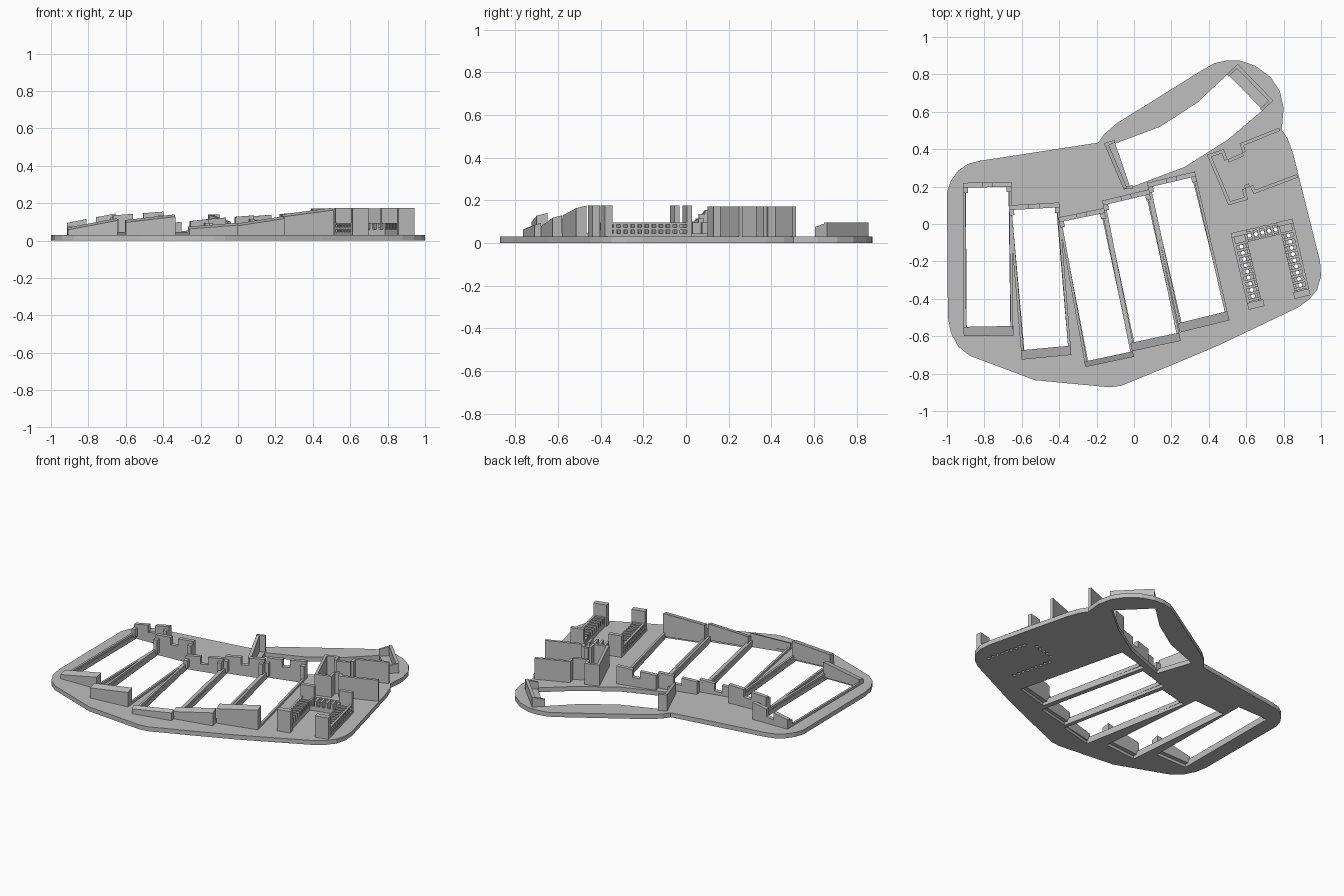
import bpy, bmesh, math
from mathutils import Vector, Matrix

if "Cube" in bpy.data.objects:
    bpy.data.objects.remove(bpy.data.objects["Cube"])

GREY = (0.52, 0.52, 0.52, 1)
mat = bpy.data.materials.new("light grey plastic")
mat.use_nodes = True
mat.diffuse_color = GREY
mat.node_tree.nodes["Principled BSDF"].inputs["Base Color"].default_value = GREY
PLATE = 0.03


def finish(bm, name):
    bmesh.ops.recalc_face_normals(bm, faces=bm.faces)
    mesh = bpy.data.meshes.new(name)
    bm.to_mesh(mesh)
    bm.free()
    mesh.materials.append(mat)
    obj = bpy.data.objects.new(name, mesh)
    bpy.context.collection.objects.link(obj)
    return obj


def wall(bm, a, b, ha, hb, t=0.02, drop=0.0, z0=0.02):
    """Straight wall from a to b, thickened to the left; drop lowers its right edge."""
    a, b = Vector(a), Vector(b)
    d = (b - a).normalized()
    n = Vector((-d.y, d.x)) * t
    foot = (a, b, b + n, a + n)
    low = [bm.verts.new((*p, z0)) for p in foot]
    high = [bm.verts.new((*p, h)) for p, h in zip(foot, (ha - drop, hb - drop, hb, ha))]
    bm.faces.new(low)
    bm.faces.new(high)
    for i in range(4):
        j = (i + 1) % 4
        bm.faces.new((low[i], low[j], high[j], high[i]))


def block(bm, frame, u0, u1, v0, v1, z0, z1):
    """Box given in the turned frame of the board holder."""
    m = frame @ Matrix.Translation(((u0 + u1) / 2, (v0 + v1) / 2, (z0 + z1) / 2))
    m = m @ Matrix.Diagonal((u1 - u0, v1 - v0, z1 - z0, 1))
    bmesh.ops.create_cube(bm, size=1, matrix=m)


# Key columns: back left, front left, front right, back right,
# then front wall heights, back wall heights and front wall thickness
columns = [
    ((-.915, .22), (-.91, -.60), (-.645, -.595), (-.655, .225), (.07, .12), (.095, .145), .05),
    ((-.67, .10), (-.60, -.725), (-.335, -.70), (-.40, .115), (.11, .14), (.135, .155), .05),
    ((-.405, .035), (-.26, -.765), (0, -.71), (-.16, .085), (.075, .095), (.09, .115), .03),
    ((-.17, .125), (-.01, -.68), (.25, -.625), (.08, .185), (.09, .13), (.115, .135), .045),
    ((.07, .22), (.245, -.58), (.51, -.515), (.325, .28), (.14, .175), (.13, .15), .05),
]

# Holder frame for the controller board
board = Matrix.Translation((.73, -.215, 0)) @ Matrix.Rotation(math.radians(13.3), 4, 'Z')
U, V = .17, .21
pins = [-.145 + .034 * i for i in range(9)]
top_pins = [-.075 + .036 * i for i in range(5)]

# Base plate with its openings
outline = [(-1, .17), (-.98, .23), (-.94, .285), (-.89, .32), (-.83, .337), (-.19, .435),
           (-.16, .48), (-.09, .54), (.36, .82), (.43, .86), (.5, .875), (.57, .873),
           (.65, .845), (.73, .785), (.78, .71), (.8, .62), (.79, .505), (.82, .46),
           (.85, .38), (.995, -.2), (1, -.28), (.98, -.35), (.94, -.4), (.88, -.445),
           (.45, -.65), (.2, -.755), (-.02, -.845), (-.07, -.865), (-.13, -.873),
           (-.53, -.835), (-.877, -.705), (-.94, -.655), (-.98, -.58), (-.995, -.5)]
thumb_hole = [(-.1, .43), (.14, .52), (.34, .65), (.5, .8), (.69, .61), (.5, .45),
              (.27, .305), (.085, .235), (-.02, .195)]


def slot(bl, fl, fr, br):
    """Column opening, drawn in by the width of the rails."""
    r = Vector((.016, 0))
    f = Vector((0, .024))
    return [Vector(bl) + r - f, Vector(fl) + r + f, Vector(fr) - r + f, Vector(br) - r - f]


def circle(u, v, r=.011):
    c = board @ Vector((u, v, 0))
    return [(c.x + r * math.cos(k * math.pi / 4), c.y + r * math.sin(k * math.pi / 4))
            for k in range(8)]


loops = [outline, thumb_hole] + [slot(*c[:4]) for c in columns]
loops += [circle(s * (U - .04), v) for s in (-1, 1) for v in pins]
loops += [circle(u, V - .035) for u in top_pins]
bm = bmesh.new()
for pts in loops:
    ring = [bm.verts.new((p[0], p[1], 0)) for p in pts]
    for a, b in zip(ring, ring[1:] + ring[:1]):
        bm.edges.new((a, b))
bmesh.ops.triangle_fill(bm, use_beauty=True, edges=bm.edges[:], normal=(0, 0, 1))
raised = bmesh.ops.extrude_face_region(bm, geom=bm.faces[:], use_keep_orig=True)["geom"]
bmesh.ops.translate(bm, vec=(0, 0, PLATE),
                    verts=[g for g in raised if isinstance(g, bmesh.types.BMVert)])
finish(bm, "base_plate")

# Rails, front walls and notched back walls of each key column
for i, (bl, fl, fr, br, hf, hb, thick) in enumerate(columns, 1):
    bm = bmesh.new()
    wall(bm, bl, fl, .045, .045, .014)
    wall(bm, fr, br, .045, .045, .014)
    finish(bm, f"column_rails_{i}")

    bm = bmesh.new()
    wall(bm, fl, fr, *hf, thick, .012)
    finish(bm, f"column_front_wall_{i}")

    bm = bmesh.new()
    a, b = Vector(br), Vector(bl)
    height = lambda t: hb[1] + (hb[0] - hb[1]) * t
    for t0, t1, cut in ((0, .4, 0), (.4, .6, .05), (.6, 1, 0)):
        wall(bm, a.lerp(b, t0), a.lerp(b, t1), height(t0) - cut, height(t1) - cut, .026)
    side = (Vector(fl) - b).normalized() * .055
    wall(bm, b, b + side, hb[0] - .02, hb[0] - .02, .026)
    wall(bm, a + side, a, hb[1] - .02, hb[1] - .02, .026)
    finish(bm, f"column_back_wall_{i}")

# End supports of the thumb cluster
bm = bmesh.new()
wall(bm, (-.16, .43), (-.055, .185), .14, .10, .02)
wall(bm, (-.055, .185), (-.005, .19), .07, .07, .016)
wall(bm, (-.105, .45), (-.16, .43), .14, .14, .016)
finish(bm, "thumb_inner_support")
bm = bmesh.new()
wall(bm, (.745, .66), (.555, .855), .095, .095, .02)
wall(bm, (.685, .605), (.745, .66), .075, .095, .016)
wall(bm, (.555, .855), (.495, .80), .095, .075, .016)
wall(bm, (.73, .645), (.54, .84), PLATE, PLATE, .055, 0, .005)
finish(bm, "thumb_outer_support")

# Stepped walls of the connector bay, open towards the plate edge
bay = [(.775, .515), (.565, .43), (.58, .38), (.50, .345), (.48, .40), (.39, .37),
       (.505, .10), (.61, .13), (.595, .19), (.62, .2), (.64, .16), (.877, .249)]
bm = bmesh.new()
for a, b in zip(bay, bay[1:]):
    wall(bm, a, b, .172, .172, .018)
finish(bm, "connector_bay_wall")

# Toothed pin rows of the board holder, with slotted side walls
bars = ((.02, .045), (.06, .072), (.087, .095))
bm = bmesh.new()
for s in (-1, 1):
    def row(w0, w1, *rest):
        u = sorted((s * (U - w0), s * (U - w1)))
        block(bm, board, *u, *rest)
    for z in bars:
        row(0, .014, -V + .03, V - .02, *z)
    row(.064, .078, -V + .03, V - .06, .02, .06)
    for v in [pins[0] - .017] + [p + .017 for p in pins]:
        row(0, .078, v - .007, v + .007, .02, .095)
block(bm, board, -U + .08, U - .08, V - .066, V - .054, .02, .06)
for z in bars:
    block(bm, board, -U + .08, U - .08, V - .014, V - .002, *z)
for u in [top_pins[0] - .018] + [p + .018 for p in top_pins]:
    block(bm, board, u - .007, u + .007, V - .066, V, .02, .095)
finish(bm, "board_pin_rows")

# Tall corner clips of the board holder
bm = bmesh.new()
for s in (-1, 1):
    u = sorted((s * U, s * (U - .088)))
    block(bm, board, *u, -V, -V + .036, .02, .175)
    block(bm, board, *u, V - .025, V, .02, .175)
finish(bm, "board_corner_clips")
